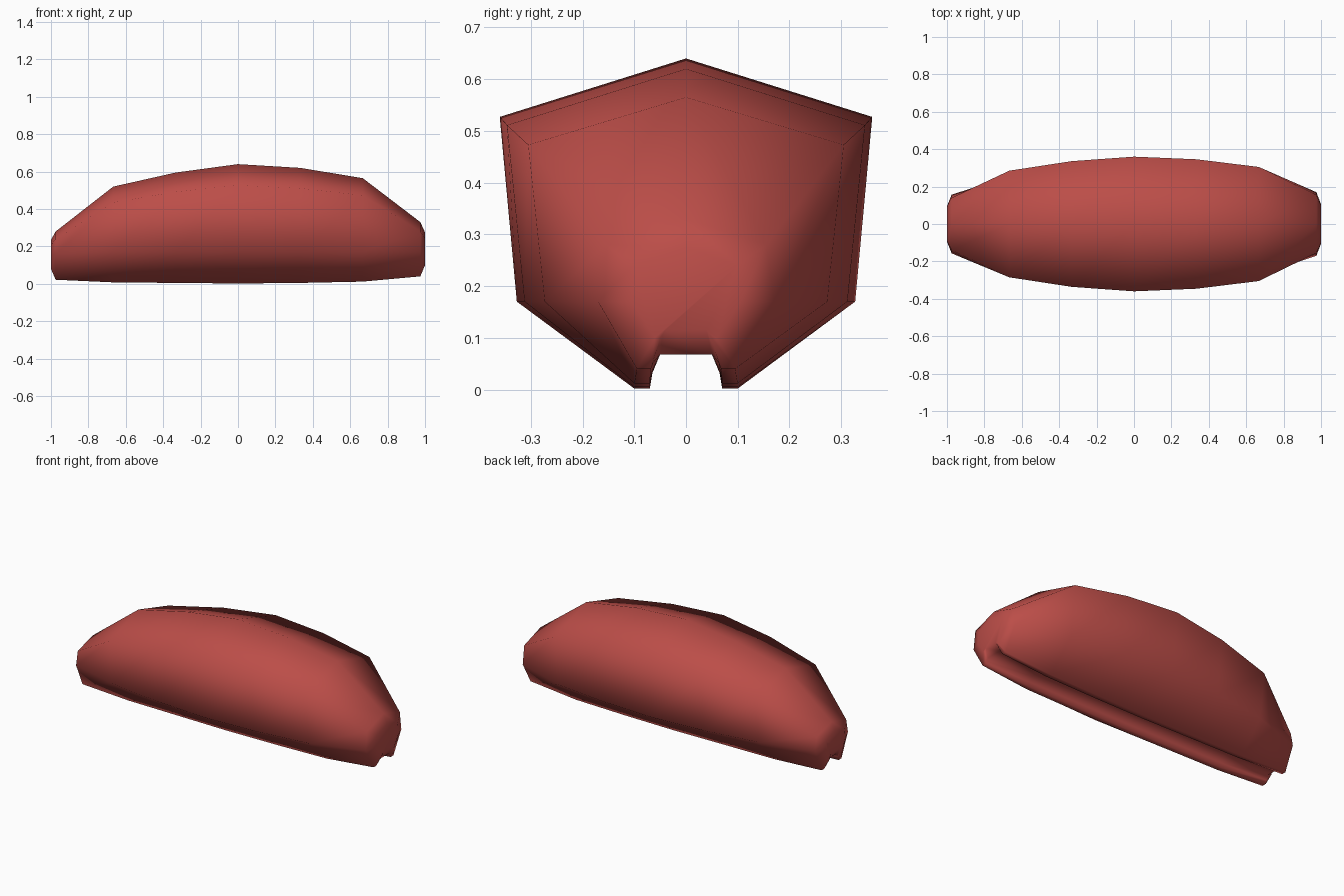
import bpy, bmesh

# stations: x, top z, shoulder y, shoulder z, side y, side z, foot outer y, foot inner y, foot z, groove y, groove z
STATIONS = [
    (-1.0, 0.235, 0.09, 0.205, 0.095, 0.15, 0.065, 0.052, 0.08, 0.040, 0.11),
    (-0.975, 0.28, 0.14, 0.24, 0.157, 0.16, 0.095, 0.068, 0.022, 0.05, 0.068),
    (-0.667, 0.52, 0.285, 0.435, 0.255, 0.17, 0.10, 0.07, 0.008, 0.05, 0.068),
    (-0.333, 0.595, 0.336, 0.492, 0.303, 0.17, 0.10, 0.07, 0.005, 0.05, 0.068),
    (0.0, 0.64, 0.36, 0.527, 0.327, 0.17, 0.10, 0.07, 0.002, 0.05, 0.068),
    (0.333, 0.62, 0.346, 0.511, 0.312, 0.17, 0.10, 0.07, 0.005, 0.05, 0.068),
    (0.667, 0.565, 0.305, 0.473, 0.273, 0.17, 0.10, 0.07, 0.012, 0.05, 0.068),
    (0.975, 0.33, 0.155, 0.28, 0.17, 0.17, 0.095, 0.068, 0.04, 0.05, 0.068),
    (1.0, 0.275, 0.10, 0.24, 0.105, 0.17, 0.06, 0.05, 0.10, 0.040, 0.115),
]


def section(s):
    x, zt, yu, zu, yl, zl, fo, fi, zf, yg, zg = s
    half = [(yu, zu), (yl, zl), (fo, zf), (fi, zf),
            (fi - 0.005, zf + 0.45 * (zg - zf)), (yg, zg)]
    ring = [(0, zt)] + half + [(-y, z) for y, z in reversed(half)]
    return [(x, y, z) for y, z in ring]


# grooved shell lofted through the sections
bm = bmesh.new()
rings = [[bm.verts.new(p) for p in section(s)] for s in STATIONS]
n = len(rings[0])
for a, b in zip(rings, rings[1:]):
    for i in range(n):
        j = (i + 1) % n
        bm.faces.new((a[i], a[j], b[j], b[i]))
bm.faces.new(rings[0])
bm.faces.new(rings[-1])
bmesh.ops.recalc_face_normals(bm, faces=bm.faces[:])
for f in bm.faces:
    f.smooth = True

mesh = bpy.data.meshes.new("grooved_body")
bm.to_mesh(mesh)
bm.free()
body = bpy.data.objects.new("grooved_body", mesh)
bpy.context.collection.objects.link(body)

red = bpy.data.materials.new("brick red")
red.diffuse_color = (0.5, 0.075, 0.065, 1)
mesh.materials.append(red)
